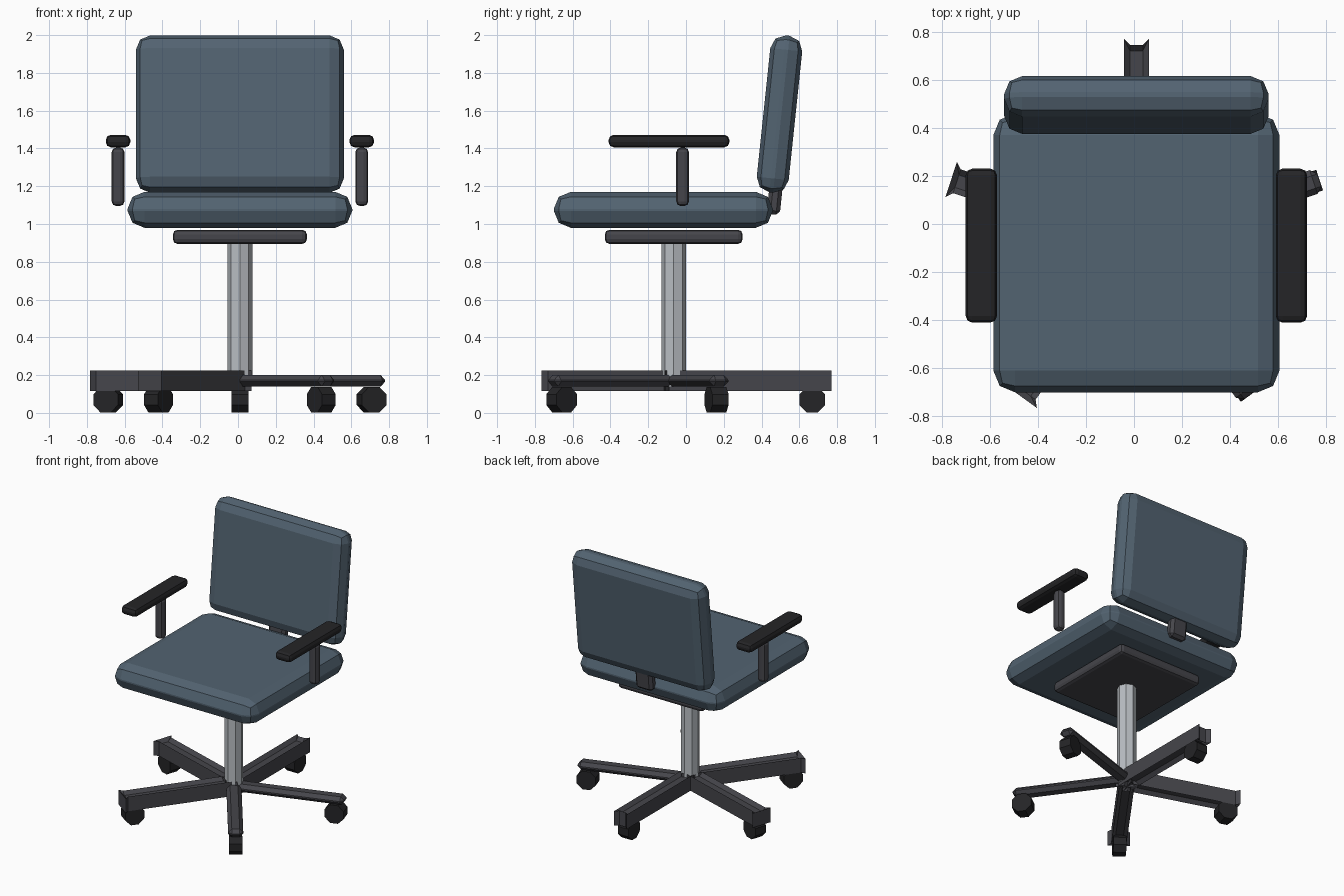
import bpy, bmesh
from math import radians, cos, sin, pi
from mathutils import Matrix, Vector

if "Cube" in bpy.data.objects:
    bpy.data.objects.remove(bpy.data.objects["Cube"])

CX, CY = 0.01, -0.065          # axis of the chair


def material(name, rgb):
    m = bpy.data.materials.new(name)
    m.diffuse_color = (*rgb, 1)
    m.use_nodes = True
    m.node_tree.nodes["Principled BSDF"].inputs["Base Color"].default_value = m.diffuse_color
    return m


FABRIC = material("blue_fabric", (0.085, 0.125, 0.165))
BLACK = material("black_plastic", (0.018, 0.018, 0.02))
DARK = material("dark_metal", (0.06, 0.06, 0.07))
CHROME = material("chrome", (0.48, 0.51, 0.54))


def finish(bm, name, mat, matrix):
    bmesh.ops.recalc_face_normals(bm, faces=bm.faces[:])
    me = bpy.data.meshes.new(name)
    bm.to_mesh(me)
    bm.free()
    me.materials.append(mat)
    ob = bpy.data.objects.new(name, me)
    ob.matrix_world = matrix
    bpy.context.collection.objects.link(ob)
    return ob


def block(name, mat, size, loc, bevel, segs=2, tilt=0):
    bm = bmesh.new()
    bmesh.ops.create_cube(bm, size=1)
    bmesh.ops.scale(bm, vec=size, verts=bm.verts[:])
    bm.normal_update()
    bmesh.ops.bevel(bm, geom=bm.edges[:], offset=bevel, segments=segs,
                    profile=0.5, affect='EDGES', clamp_overlap=True)
    return finish(bm, name, mat, Matrix.Translation(loc) @ Matrix.Rotation(tilt, 4, 'X'))


def cylinder(name, mat, r, depth, sides, matrix):
    bm = bmesh.new()
    bmesh.ops.create_cone(bm, cap_ends=True, segments=sides, radius1=r, radius2=r, depth=depth)
    return finish(bm, name, mat, matrix)


def leg_bar(name, mat, half, grow, matrix):
    """Chamfered bar; grow[i][j] is how far the faces across axis i reach
    past (or short of) the box edge along axis j."""
    bm = bmesh.new()
    v = {}
    S = (-1, 1)
    corners = [(x, y, z) for x in S for y in S for z in S]
    for c in corners:
        for i in range(3):
            v[i, c] = bm.verts.new([c[j] * (half[j] + (0 if i == j else grow[i][j]))
                                    for j in range(3)])

    def key(**k):
        return tuple(k[n] for n in ("a0", "a1", "a2"))

    for i in range(3):
        j, k = (i + 1) % 3, (i + 2) % 3
        n = [f"a{q}" for q in (i, j, k)]
        # main faces
        for s in S:
            ring = [key(**{n[0]: s, n[1]: p, n[2]: q})
                    for p, q in ((-1, -1), (1, -1), (1, 1), (-1, 1))]
            bm.faces.new([v[i, c] for c in ring])
        # strips along axis i
        for p in S:
            for q in S:
                lo = key(**{n[0]: -1, n[1]: p, n[2]: q})
                hi = key(**{n[0]: 1, n[1]: p, n[2]: q})
                bm.faces.new([v[j, lo], v[j, hi], v[k, hi], v[k, lo]])
    for c in corners:
        bm.faces.new([v[0, c], v[1, c], v[2, c]])
    return finish(bm, name, mat, matrix)


# seat, backrest and their supports
block("seat", FABRIC, (1.19, 1.16, 0.19), (CX, -0.12, 1.075), 0.09)
block("backrest", FABRIC, (1.10, 0.17, 0.835), (CX, 0.495, 1.582), 0.075, tilt=radians(-6))
block("back_bracket", DARK, (0.14, 0.07, 0.26), (CX, 0.475, 1.18), 0.02, 1, tilt=radians(-6))
block("seat_plate", DARK, (0.71, 0.73, 0.075), (CX, CY, 0.932), 0.025)

# armrests
for side, s in (("left", -1), ("right", 1)):
    x = CX + s * 0.645
    block(side + "_arm_post", DARK, (0.068, 0.068, 0.31), (x, -0.018, 1.25), 0.025)
    block(side + "_arm_pad", BLACK, (0.13, 0.64, 0.066), (x, -0.09, 1.439), 0.027)

# gas column
cylinder("column", CHROME, 0.066, 0.76, 8, Matrix.Translation((CX, CY, 0.52)))

# five legs: two plain bars, one channel with long walls, two with flared ends
d = 0.025
PLAIN = ((0, -d, -d), (-d, 0, -d), (-d, -d, 0))
LONG = ((0, -d, d), (d, 0, d), (-d, -d, 0))
FLARED = ((0, d, d), (-d, 0, d), (-d, -d, 0))
for i, (ang, grow) in enumerate(((90, LONG), (162, FLARED), (234, FLARED),
                                 (306, PLAIN), (18, PLAIN))):
    turn = Matrix.Translation((CX, CY, 0)) @ Matrix.Rotation(radians(ang), 4, 'Z')
    length = 0.80 if grow is PLAIN else 0.81
    leg_bar(f"leg_{i + 1}", DARK, (length / 2, 0.052, 0.03), grow,
            turn @ Matrix.Translation((length / 2, 0, 0.17)))
    # caster wheel, rolling along the leg
    cylinder(f"caster_{i + 1}", BLACK, 0.074, 0.09, 8,
             turn @ Matrix.Translation((0.733, 0, 0.07)) @ Matrix.Rotation(pi / 2, 4, 'X')
             @ Matrix.Rotation(pi / 8, 4, 'Z'))
